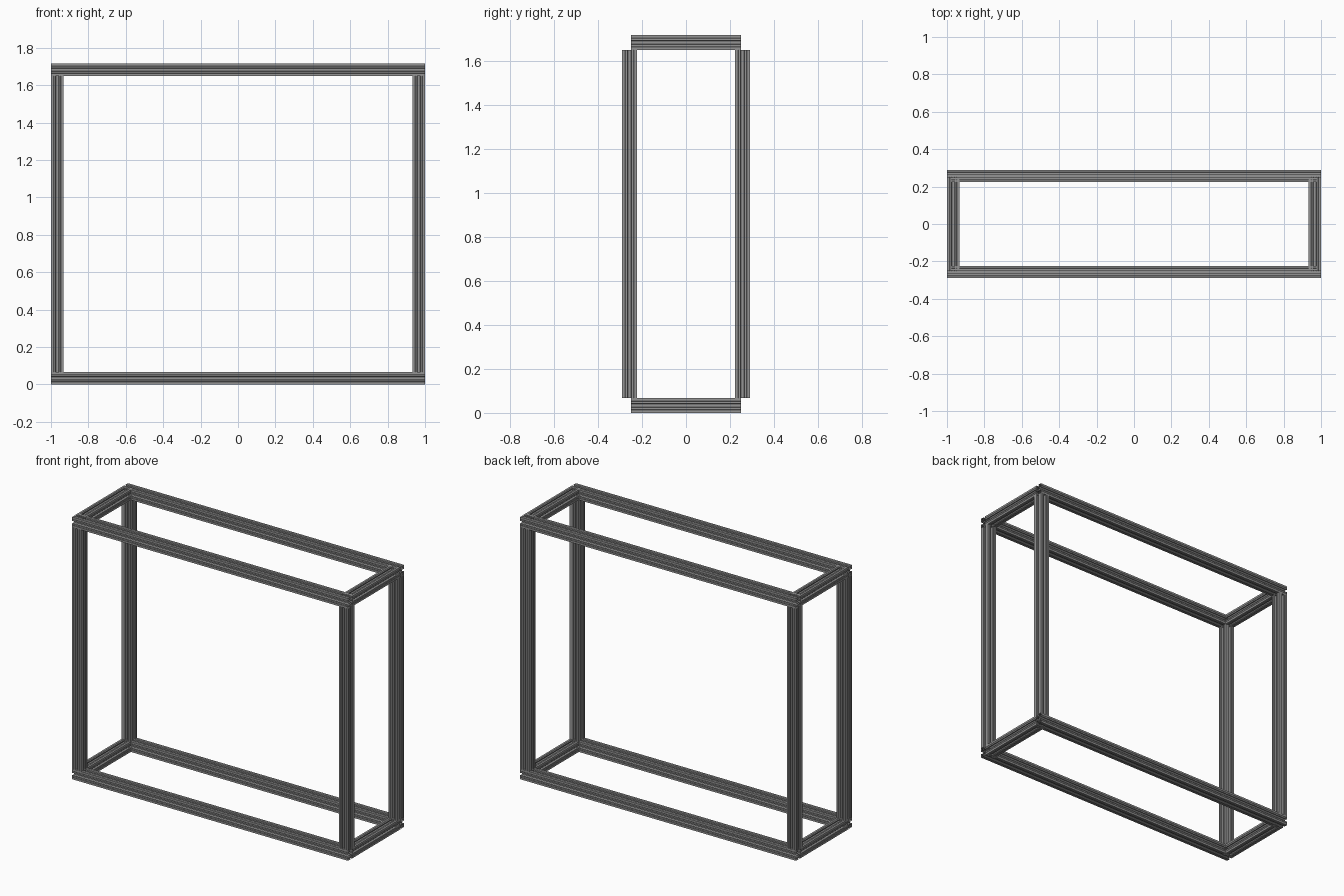
import bpy, bmesh, math
from mathutils import Vector, Matrix

if "Cube" in bpy.data.objects:
    bpy.data.objects.remove(bpy.data.objects["Cube"], do_unlink=True)

H = 0.0333            # half the width of one rail
X, Y, TOP = 1.0, 0.29, 1.716

metal = bpy.data.materials.new("grey aluminium")
metal.use_nodes = True
grey = (0.30, 0.30, 0.30, 1)
metal.diffuse_color = grey
metal.node_tree.nodes["Principled BSDF"].inputs["Base Color"].default_value = grey


def circle(cx, cy, r, n=12):
    return [(cx + r * math.cos(i * math.tau / n), cy + r * math.sin(i * math.tau / n))
            for i in range(n)]


def section():
    """Slotted square outline, centre bore and four corner bores."""
    half = [(-1, 1), (-.62, 1), (-.58, .96), (-.54, 1), (-.27, 1),
            (-.27, .82), (-.45, .82), (-.45, .65), (-.22, .42)]
    side = half + [(-x, y) for x, y in reversed(half[1:])]
    outline = []
    for k in range(4):
        turn = Matrix.Rotation(-k * math.pi / 2, 2)
        outline += [tuple(turn @ Vector(p)) for p in side]
    loops = [outline, circle(0, 0, .22)]
    loops += [circle(sx * .64, sy * .64, .12) for sx in (-1, 1) for sy in (-1, 1)]
    return loops


LOOPS = section()


def rail(name, centre, axis, length, size=H):
    """Open-ended extrusion of the section along one axis."""
    bm = bmesh.new()
    for loop in LOOPS:
        ends = [[bm.verts.new((x * size, y * size, z)) for x, y in loop]
                for z in (-length / 2, length / 2)]
        n = len(loop)
        for i in range(n):
            j = (i + 1) % n
            bm.faces.new((ends[0][j], ends[0][i], ends[1][i], ends[1][j]))
    if axis != "z":
        turn = Matrix.Rotation(math.pi / 2, 3, "Y" if axis == "x" else "X")
        bmesh.ops.rotate(bm, verts=bm.verts, matrix=turn)
    mesh = bpy.data.meshes.new(name)
    bm.to_mesh(mesh)
    bm.free()
    mesh.materials.append(metal)
    obj = bpy.data.objects.new(name, mesh)
    obj.location = centre
    bpy.context.collection.objects.link(obj)


# long rails and side rails, bottom and top
for level, z in (("bottom", H), ("top", TOP - H)):
    for end, s in (("front", -1), ("back", 1)):
        rail(f"{level}_{end}_rail", (0, s * (Y - H), z), "x", 2 * X)
    for hand, s in (("right", -1), ("left", 1)):
        rail(f"{level}_{hand}_rail", (s * (X - H), 0, z), "y", 2 * (Y - 1.2 * H), H * 1.01)

# uprights standing between the levels
for end, sy in (("front", -1), ("back", 1)):
    for hand, sx in (("right", -1), ("left", 1)):
        rail(f"{end}_{hand}_upright", (sx * (X - H), sy * (Y - H), TOP / 2), "z", TOP - 4 * H)
